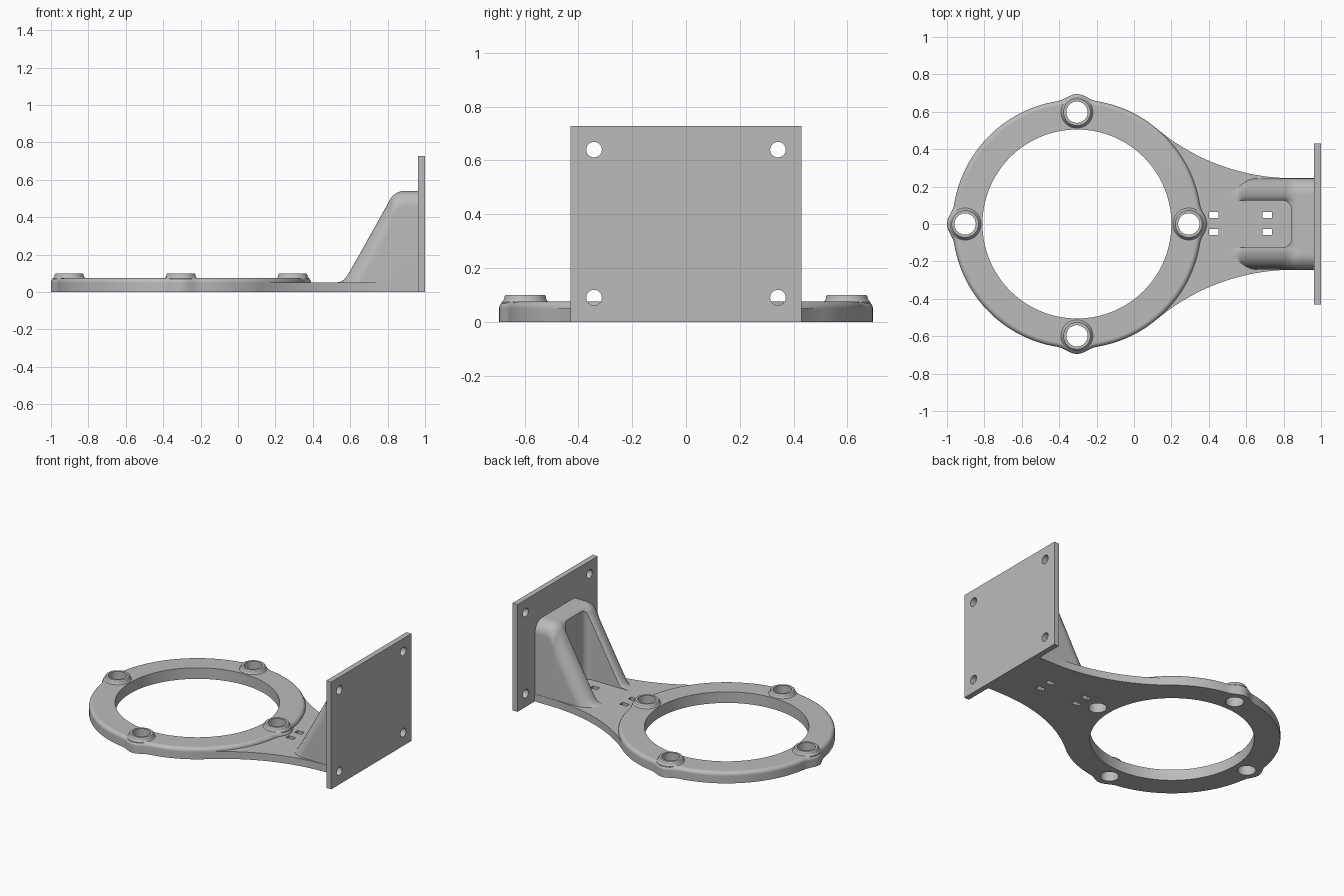
import bpy, bmesh, math
from math import sin, cos, pi, sqrt, radians

if "Cube" in bpy.data.objects:
    bpy.data.objects.remove(bpy.data.objects["Cube"])

grey = bpy.data.materials.new("plain_grey")
grey.diffuse_color = (0.5, 0.5, 0.5, 1)
grey.use_nodes = True
grey.node_tree.nodes["Principled BSDF"].inputs["Base Color"].default_value = grey.diffuse_color
CX = -0.305                                  # ring centre on x


def finish(name, bm):
    bmesh.ops.recalc_face_normals(bm, faces=bm.faces[:])
    me = bpy.data.meshes.new(name)
    bm.to_mesh(me)
    bm.free()
    me.materials.append(grey)
    ob = bpy.data.objects.new(name, me)
    bpy.context.collection.objects.link(ob)
    return ob


def loft(name, sections, closed=False):
    """Skin a list of closed point loops; cap the ends unless closed."""
    bm = bmesh.new()
    rows = [[bm.verts.new(p) for p in s] for s in sections]
    n = len(rows[0])
    for i in range(len(rows) if closed else len(rows) - 1):
        a, b = rows[i], rows[(i + 1) % len(rows)]
        for j in range(n):
            k = (j + 1) % n
            bm.faces.new((a[j], a[k], b[k], b[j]))
    if not closed:
        bm.faces.new(rows[0])
        bm.faces.new(rows[-1])
    return finish(name, bm)


def prism(name, outline, z0, z1):
    return loft(name, [[(x, y, z) for x, y in outline] for z in (z0, z1)])


def box(name, x0, x1, y0, y1, z0, z1):
    return prism(name, [(x0, y0), (x1, y0), (x1, y1), (x0, y1)], z0, z1)


def turned(name, x, y, profile, n=48):
    """Round solid from (radius, z) pairs."""
    return loft(name, [[(x + r * cos(2 * pi * i / n), y + r * sin(2 * pi * i / n), z)
                        for i in range(n)] for r, z in profile])


def boolean(ob, other, op):
    m = ob.modifiers.new("b", 'BOOLEAN')
    m.operation, m.solver, m.object = op, 'EXACT', other
    bpy.context.view_layer.objects.active = ob
    bpy.ops.object.modifier_apply(modifier=m.name)
    bpy.data.objects.remove(other)


# Ring with four lobes and a rounded top edge
def ring_radius(t):
    d = abs((t + pi / 4) % (pi / 2) - pi / 4)
    return 0.665 + (0.015 * (1 + cos(pi * d / 0.155)) if d < 0.155 else 0)


sections = []
for i in range(240):
    t = 2 * pi * i / 240
    R, f = ring_radius(t), 0.025
    prof = [(0.505, 0), (R, 0)]
    prof += [(R - f + f * cos(a), 0.05 + f * sin(a)) for a in [pi / 2 * k / 6 for k in range(7)]]
    prof.append((0.505, 0.075))
    sections.append([(CX + r * cos(t), r * sin(t), z) for r, z in prof])
body = loft("ring_mount_bracket", sections, closed=True)

# Neck: concave arcs tangent to the ring, then straight sides to the plate
AX, AR, W = 0.85, 1.133, 0.245
a0 = math.atan2(W + AR, AX - CX)
upper = [(AX - AR * cos(a), W + AR - AR * sin(a))
         for a in [a0 + (pi / 2 - a0) * k / 24 for k in range(25)]] + [(0.98, W)]
inner = [(CX + 0.6 * cos(a), 0.6 * sin(a)) for a in [a0 * (k / 16 - 1) for k in range(33)]]
neck = prism("neck", upper + [(x, -y) for x, y in reversed(upper)] + inner, 0, 0.05)
boolean(body, neck, 'UNION')


# Sloped rib block with rounded outer shoulders
def ridge(x):
    u = 1.8 * (x - 0.565)
    z = 0.047 + 0.5 * (u + sqrt(u * u + 0.0012))
    if x > 0.89:
        return 0.54
    if x > 0.811:
        return 0.45 + sqrt(0.0081 - (0.89 - x) ** 2)
    return z


def rib_height(x, y):
    y = abs(y)
    s = sqrt(1 + ((ridge(x + 1e-3) - ridge(x - 1e-3)) / 2e-3) ** 2)
    s = min(s, 2.06)
    d = min(1, max(0, (y - 0.163) / 0.08))
    e = min(1, max(0, (0.155 - y) / 0.03))
    drop = 0.08 * (1 - sqrt(1 - d * d)) * s + 0.03 * (1 - sqrt(1 - e * e)) * (s - 1)
    return max(0.03, ridge(x) - drop)


half = [0.12, 0.127, 0.135, 0.145, 0.155] + [0.163 + 0.08 * sin(pi / 2 * k / 9) for k in range(10)]
ys = [-y for y in reversed(half)] + half
xs = [0.5 + 0.011 * k for k in range(28)] + [0.811 + 0.079 * k / 10 for k in range(11)] + [0.98]
ribs = loft("ribs", [[(x, -0.243, 0.01)] + [(x, y, rib_height(x, y)) for y in ys]
                     + [(x, 0.243, 0.01)] for x in xs])

# Channel between the ribs, with rounded back corners
c = 0.045
corner = [(0.84 - c + c * cos(a), 0.125 - c + c * sin(a)) for a in [pi / 2 * k / 8 for k in range(9)]]
outline = [(0.4, -0.125)] + [(x, -y) for x, y in reversed(corner)] + corner + [(0.4, 0.125)]
boolean(ribs, prism("channel", outline, -0.1, 1), 'DIFFERENCE')
boolean(body, ribs, 'UNION')

# Upright end plate
boolean(body, box("end_plate", 0.963, 1.0, -0.43, 0.43, 0, 0.727), 'UNION')

# Raised bosses with through holes
for i in range(4):
    x, y = CX + 0.598 * cos(i * pi / 2), 0.598 * sin(i * pi / 2)
    boss = turned("boss", x, y, [(0.088, 0.04), (0.088, 0.073), (0.082, 0.078), (0.078, 0.086),
                                 (0.077, 0.094), (0.072, 0.1)])
    boolean(body, boss, 'UNION')
    boolean(body, turned("hole", x, y, [(0.057, -0.1), (0.057, 0.3)]), 'DIFFERENCE')

# Small rectangular slots in the neck
for x in (0.427, 0.713):
    for y in (-0.043, 0.049):
        boolean(body, box("slot", x - 0.026, x + 0.026, y - 0.016, y + 0.016, -0.1, 0.2), 'DIFFERENCE')

# Screw holes in the end plate
for y in (-0.342, 0.342):
    for z in (0.09, 0.64):
        circle = [(y + 0.029 * cos(pi * k / 16), z + 0.029 * sin(pi * k / 16)) for k in range(32)]
        hole = loft("screw_hole", [[(x, p, q) for p, q in circle] for x in (0.9, 1.1)])
        boolean(body, hole, 'DIFFERENCE')

# Smooth shading with sharp edges kept
bpy.ops.object.select_all(action='DESELECT')
body.select_set(True)
bpy.context.view_layer.objects.active = body
bpy.ops.object.shade_smooth_by_angle(angle=radians(32))
wn = body.modifiers.new("weighted_normals", 'WEIGHTED_NORMAL')
wn.keep_sharp = True
